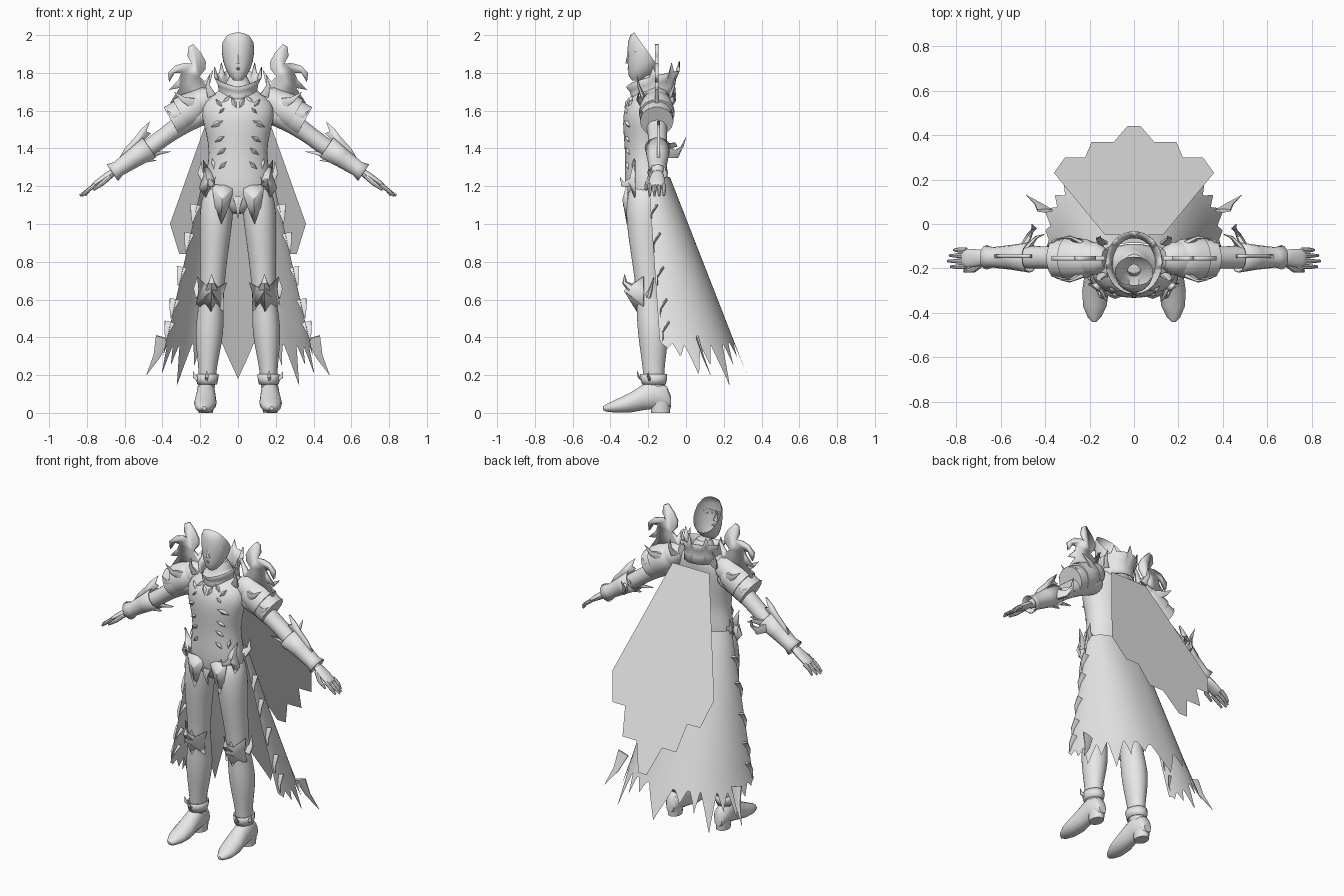
import bpy, bmesh, math, random
from mathutils import Vector as V

random.seed(4)
grey = bpy.data.materials.new("plain_grey")
grey.diffuse_color = (0.8, 0.8, 0.8, 1)


def make(name, verts, faces, mirror=False, thick=0, sub=0, angle=40):
    me = bpy.data.meshes.new(name)
    me.from_pydata([tuple(v) for v in verts], [], faces)
    bm = bmesh.new()
    bm.from_mesh(me)
    bmesh.ops.recalc_face_normals(bm, faces=bm.faces)
    bm.to_mesh(me)
    bm.free()
    me.materials.append(grey)
    me.polygons.foreach_set("use_smooth", [True] * len(me.polygons))
    me.set_sharp_from_angle(angle=math.radians(angle))
    ob = bpy.data.objects.new(name, me)
    bpy.context.collection.objects.link(ob)
    if thick:
        m = ob.modifiers.new("thickness", "SOLIDIFY")
        m.thickness, m.offset = thick, 0
    if sub:
        ob.modifiers.new("smooth", "SUBSURF").levels = sub
        ob.modifiers["smooth"].render_levels = sub
    if mirror:
        ob.modifiers.new("mirror", "MIRROR")
    return ob


def loft(name, rings, n=16, caps=True, **kw):
    """Rings of (centre, half axis u, half axis v) joined in order."""
    vs, fs = [], []
    for c, u, v in rings:
        for k in range(n):
            a = 2 * math.pi * k / n
            vs.append(V(c) + V(u) * math.cos(a) + V(v) * math.sin(a))
    for i in range(len(rings) - 1):
        for k in range(n):
            q = (k + 1) % n
            fs.append((i * n + k, i * n + q, (i + 1) * n + q, (i + 1) * n + k))
    if caps:
        fs += [tuple(range(n)), tuple(range((len(rings) - 1) * n, len(rings) * n))]
    return make(name, vs, fs, **kw)


def stack(name, rows, **kw):
    """Upright form from rows of z, cx, cy, rx, ry."""
    return loft(name, [((x, y, z), (a, 0, 0), (0, b, 0)) for z, x, y, a, b in rows], **kw)


def tube(name, pts, n=10, **kw):
    """Limb from points x, y, z, radius along y, radius across."""
    P = [V(p[:3]) for p in pts]
    rings = []
    for i, p in enumerate(pts):
        t = (P[min(i + 1, len(P) - 1)] - P[max(i - 1, 0)]).normalized()
        ref = V((0, 1, 0)) if abs(t.y) < 0.8 else V((1, 0, 0))
        w = t.cross(ref).normalized()
        rings.append((P[i], w.cross(t) * p[3], w * p[4]))
    return loft(name, rings, n=n, **kw)


def spike(name, *pts, r=0.02, flat=0.5, mirror=True):
    n = len(pts)
    return tube(name, [(*p, r * flat * (1 - i / (n - 1)) + .001, r * (1 - i / (n - 1)) + .001)
                       for i, p in enumerate(pts)], n=6, mirror=mirror)


def plate(name, outline, y, thick=0.015):
    return make(name, [(x, y, z) for x, z in outline], [tuple(range(len(outline)))],
                mirror=True, thick=thick)


def badge(name, outline, y_edge, centre, **kw):
    """Raised plate: an outline fanned to one ridge point."""
    n = len(outline)
    return make(name, [(x, y_edge, z) for x, z in outline] + [centre],
                [(i, (i + 1) % n, n) for i in range(n)], mirror=True, thick=.008, angle=20, **kw)


# Torso and neck
torso = stack("torso", [
    (1.05, 0, -.21, .04, .06), (1.10, 0, -.21, .12, .095), (1.18, 0, -.21, .19, .115),
    (1.28, 0, -.21, .168, .115), (1.38, 0, -.215, .152, .108), (1.48, 0, -.215, .17, .118),
    (1.58, 0, -.215, .20, .122), (1.65, 0, -.20, .185, .115), (1.70, 0, -.175, .11, .085),
    (1.74, 0, -.175, .06, .06), (1.80, 0, -.18, .05, .055)], n=20, sub=1)

# Face shell, open at the back
head = stack("face", [
    (1.76, 0, -.26, .022, .025), (1.785, 0, -.248, .045, .055), (1.82, 0, -.23, .065, .075),
    (1.86, 0, -.222, .078, .088), (1.91, 0, -.215, .086, .094), (1.96, 0, -.215, .085, .093),
    (2.0, 0, -.222, .07, .072), (2.025, 0, -.225, .035, .035)], n=24)
bm = bmesh.new()
bm.from_mesh(head.data)
bmesh.ops.bisect_plane(bm, geom=bm.verts[:] + bm.edges[:] + bm.faces[:], plane_co=(0, -.265, 2.0),
                       plane_no=(0, .14, .10), clear_outer=True)
bm.to_mesh(head.data)
bm.free()
spike("nose", (0, -.302, 1.853), (0, -.306, 1.875), (0, -.303, 1.92), r=.018, flat=1, mirror=False)
spike("brow", (.015, -.303, 1.905), (.045, -.292, 1.917), (.072, -.268, 1.912), r=.008)
spike("eye", (.02, -.302, 1.893), (.04, -.292, 1.897), (.06, -.276, 1.893), r=.007)
spike("lips", (0, -.302, 1.822), (.012, -.298, 1.823), (.026, -.288, 1.82), r=.009, flat=.9)

# High collar with a pointed rim
N = 48
vs = []
for j in range(4):
    for k in range(N):
        a = 2 * math.pi * k / N
        back = (1 - math.cos(a)) / 2
        top = 1.725 + .085 * back ** .6 + (.05 if k % 6 == 0 and back > .25 else 0)
        t = j / 3
        z = (1.655 + .02 * back) * (1 - t) + top * t
        r = .105 + .02 * t - .015 * math.sin(math.pi * t)
        vs.append((r * math.sin(a), -.175 - (r + .015) * math.cos(a), z))
make("collar", vs, [(j * N + k, j * N + (k + 1) % N, (j + 1) * N + (k + 1) % N, (j + 1) * N + k)
                    for j in range(3) for k in range(N)], thick=.006)

# Arms, hands and fingers
tube("arm", [(.13, -.165, 1.61, .07, .065), (.22, -.16, 1.575, .07, .065), (.31, -.155, 1.52, .056, .054),
             (.40, -.15, 1.455, .05, .047), (.46, -.15, 1.41, .054, .05), (.54, -.15, 1.355, .047, .043),
             (.63, -.15, 1.295, .034, .031), (.68, -.15, 1.262, .03, .024)], n=14, mirror=True, sub=1)
tube("palm", [(.65, -.15, 1.28, .03, .025), (.70, -.152, 1.247, .042, .022),
              (.755, -.155, 1.21, .046, .018), (.775, -.155, 1.197, .04, .012)], mirror=True, sub=1)
for i, tip in enumerate((.81, .83, .838, .825)):
    y = -.117 - .025 * i
    tube("finger", [(.755, y, 1.208, .012, .012), (.79, y, 1.182, .011, .011),
                    (tip, y, 1.15, .006, .006)], n=8, mirror=True)
tube("thumb", [(.68, -.175, 1.25, .014, .014), (.72, -.205, 1.215, .014, .013),
               (.765, -.213, 1.18, .006, .006)], n=8, mirror=True)

# Forearm guard and its fins
tube("forearm_guard", [(.47, -.15, 1.405, .066, .062), (.55, -.15, 1.35, .053, .05),
                       (.635, -.15, 1.292, .043, .04), (.665, -.15, 1.272, .052, .052)], n=14, caps=False,
     mirror=True, thick=.006)
plate("upper_fin", [(.64, 1.33), (.60, 1.40), (.545, 1.46), (.515, 1.50), (.465, 1.545), (.485, 1.49),
                    (.46, 1.48), (.50, 1.44), (.50, 1.40), (.57, 1.36)], -.145)
plate("lower_fin", [(.62, 1.29), (.57, 1.345), (.50, 1.385), (.345, 1.385), (.42, 1.365),
                    (.46, 1.345), (.43, 1.335), (.52, 1.32)], -.16)
spike("elbow_flame", (.50, -.11, 1.38), (.47, -.05, 1.37), (.45, -.02, 1.41), (.46, 0, 1.46), r=.035)
spike("elbow_barb", (.48, -.11, 1.40), (.44, -.06, 1.42), (.40, -.045, 1.41), r=.025)

# Pauldrons of overlapping layers, with flames and barbs
for i, (x, z, r) in enumerate([(.15, 1.665, .075), (.195, 1.635, .09), (.245, 1.60, .085)]):
    tube("pauldron", [(x - .02, -.155, z + .015, r * .55, r * .5), (x + .01, -.155, z, r * .9, r * .85),
                      (x + .06, -.155, z - .03, r, r), (x + .105, -.155, z - .055, r * 1.02, r)],
         n=14, mirror=True, thick=.006)
plate("shoulder_flame", [
    (.13, 1.66), (.155, 1.71), (.13, 1.82), (.175, 1.755), (.205, 1.78), (.172, 1.82), (.17, 1.86),
    (.195, 1.905), (.237, 1.952), (.262, 1.94), (.268, 1.89), (.245, 1.85), (.285, 1.852), (.33, 1.84),
    (.372, 1.80), (.365, 1.75), (.335, 1.80), (.30, 1.80), (.315, 1.765), (.365, 1.71), (.31, 1.72),
    (.36, 1.64), (.30, 1.64), (.2, 1.62)], -.155, .02)
for y, d in ((-.23, -1), (-.085, 1)):
    spike("shoulder_barb", (.24, y, 1.64), (.29, y + .025 * d, 1.66), (.34, y + .02 * d, 1.70), r=.03)
    spike("shoulder_thorn", (.30, y, 1.58), (.345, y + .01 * d, 1.575), (.375, y, 1.60), r=.025)
    spike("collar_thorn", (.14, y, 1.68), (.16, y + .02 * d, 1.73), (.15, y + .03 * d, 1.79), r=.025)

# Legs
stack("leg", [
    (1.22, .095, -.21, .07, .085), (1.12, .11, -.22, .09, .1), (1.0, .117, -.22, .088, .096),
    (.88, .125, -.215, .078, .084), (.76, .132, -.205, .07, .075), (.65, .137, -.195, .064, .072),
    (.56, .143, -.185, .067, .077), (.46, .15, -.175, .077, .085), (.36, .155, -.172, .069, .076),
    (.26, .16, -.172, .052, .061), (.18, .163, -.17, .045, .054), (.09, .167, -.16, .045, .058)],
      n=18, mirror=True, sub=1)
# Shoes, heels and ankle cuffs
loft("shoe", [((.17 + dx, y, (a + b) / 2), (w, 0, 0), (0, 0, (b - a) / 2)) for dx, y, a, b, w in [
    (0, -.08, .03, .09, .025), (0, -.10, .02, .14, .042), (0, -.17, .02, .18, .05),
    (0, -.23, .012, .15, .053), (.003, -.30, .0, .105, .06), (.006, -.37, .0, .072, .053),
    (.008, -.42, .006, .048, .03), (.008, -.44, .015, .035, .01)]], n=14, mirror=True)
stack("heel", [(0, .17, -.135, .038, .05), (.06, .17, -.135, .043, .055)], mirror=True)
stack("ankle_cuff", [(.15, .163, -.17, .049, .06), (.175, .163, -.17, .055, .066),
                     (.205, .162, -.172, .056, .068)], caps=False, mirror=True, thick=.006)
spike("cuff_barb", (.20, -.19, .18), (.23, -.20, .19), (.238, -.20, .22), r=.02)
spike("cuff_point", (.165, -.225, .18), (.165, -.25, .19), (.165, -.26, .225), r=.02)
# Knee guards
badge("knee_guard", [(.14, .735), (.165, .665), (.215, .72), (.205, .64), (.222, .575), (.185, .56),
                     (.145, .485), (.11, .56), (.075, .54), (.08, .63), (.06, .69), (.115, .655)],
      -.225, (.14, -.325, .645))
spike("knee_barb", (.14, -.29, .66), (.14, -.325, .69), (.14, -.325, .735), r=.035, flat=.7)
spike("knee_wing", (.20, -.20, .62), (.222, -.185, .66), (.215, -.17, .72), r=.03)

# Hip plates, front cloth points and belt ornament
badge("front_cloth", [(.015, 1.20), (.14, 1.21), (.12, 1.09), (.088, 1.0), (.055, 1.08)],
      -.31, (.085, -.333, 1.13))
badge("hip_plate", [(.10, 1.25), (.14, 1.27), (.185, 1.34), (.18, 1.26), (.205, 1.19), (.17, 1.14),
                    (.15, 1.19)], -.27, (.16, -.30, 1.22))
spike("hip_barb", (.15, -.29, 1.22), (.13, -.335, 1.21), (.12, -.35, 1.25), r=.025)
spike("hip_thorn", (.17, -.19, 1.24), (.20, -.17, 1.27), (.195, -.16, 1.33), r=.03)
spike("belt_ornament", (0, -.31, 1.14), (0, -.325, 1.10), (0, -.30, 1.03), r=.03, mirror=False)

# Leaf ornaments laid on the front of the torso
bpy.context.view_layer.update()
for x, z, tilt, s in [(.02, 1.64, 1.2, .035), (.06, 1.66, 2.2, .03), (.10, 1.64, .9, .03),
                      (.085, 1.60, 2.4, .022), (.11, 1.53, -.4, .04), (.095, 1.45, -.5, .032),
                      (.085, 1.385, -.6, .032), (.08, 1.31, -.7, .03), (.13, 1.32, 1.2, .03)]:
    hit, p, nrm, _ = torso.ray_cast(V((x, -1, z)), V((0, 1, 0)))
    if hit:
        u = V((math.cos(tilt), 0, math.sin(tilt)))
        u = (u - nrm * u.dot(nrm)).normalized()
        w = nrm.cross(u)
        make("chest_leaf", [p + u * s + nrm * .006, p + w * s * .4, p - u * s + nrm * .002, p - w * s * .4,
                            p + nrm * .013], [(0, 1, 4), (1, 2, 4), (2, 3, 4), (3, 0, 4)],
             mirror=True, angle=20)

# Long flared skirt with a ragged hem
tips = [(0, .18, 10), (17, .29, 6), (30, .25, 5), (43, .13, 8), (56, .24, 6), (68, .19, 8),
        (80, .29, 6), (90, .34, 6)]
COLS, ROWS = 160, 14
vs = []
for k in range(COLS + 1):
    deg = -96 + 192 * k / COLS
    a = math.radians(deg)
    hem = .375 + random.uniform(-.012, .012)
    for c, tip, w in tips:
        d = abs(abs(deg) - c) / w
        if d < 1:
            hem = min(hem, tip + (.375 - tip) * d ** .8)
    for j in range(ROWS + 1):
        z = 1.25 - (1.25 - hem) * j / ROWS
        s = 1.21 - z
        rx = .192 + .225 * s + .06 * max(0, s - .8)
        cy = -.185 + .10 * s
        ry = .115 + .29 * s
        sx = math.copysign(abs(math.sin(a)) ** .85, a)
        vs.append((rx * sx, cy + ry * math.cos(a), z))
R = ROWS + 1
make("skirt", vs, [(k * R + j, (k + 1) * R + j, (k + 1) * R + j + 1, k * R + j + 1)
                   for k in range(COLS) for j in range(ROWS)], angle=60)
for z in (1.05, .9, .72, .55, .43):
    s = 1.21 - z
    spike("skirt_edge_tear", (.19 + .22 * s, -.17 + .1 * s, z + .05),
          (.20 + .225 * s, -.20 + .1 * s, z), (.205 + .23 * s, -.20 + .1 * s, z - .05), r=.03, flat=.2)
spike("skirt_side_tail", (.40, .06, .40), (.43, .09, .30), (.485, .13, .20), r=.04, flat=.2)

# Flat stepped cape sheet behind the back
half = [(.13, -.05), (.36, .23), (.31, .30), (.22, .30), (.19, .37), (.09, .37), (.03, .44)]
edge = half + [(-x, y) for x, y in reversed(half)]
make("cape_sheet", [(x, y, 1.53 - 2.3 * y) for x, y in edge], [tuple(range(len(edge)))])
